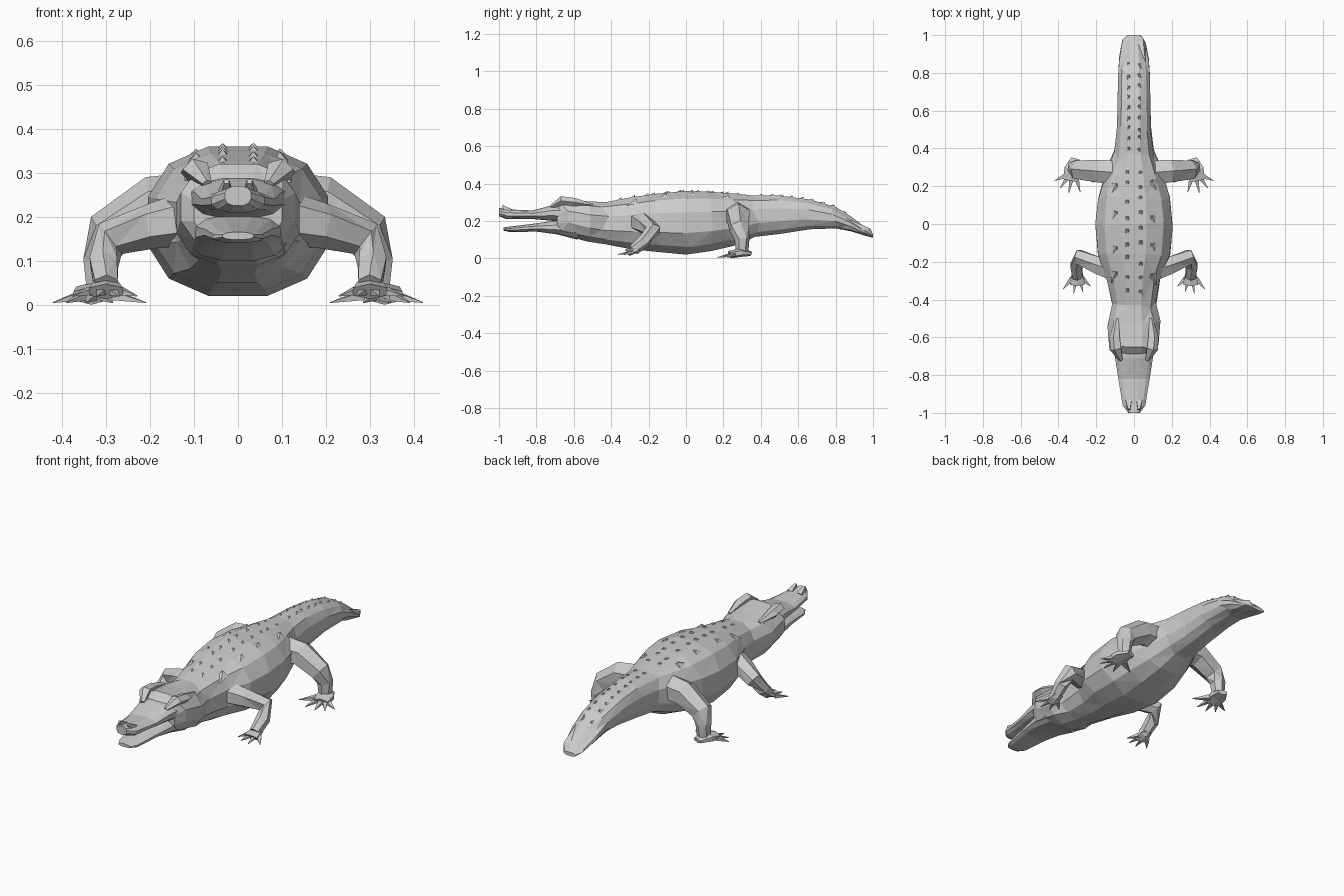
import bpy, bmesh, math, random
from mathutils import Vector

random.seed(4)
if "Cube" in bpy.data.objects:
    bpy.data.objects.remove(bpy.data.objects["Cube"])

hide = bpy.data.materials.new("grey hide")
hide.use_nodes = True
GREY = (0.6, 0.6, 0.6, 1)
hide.diffuse_color = GREY
hide.node_tree.nodes["Principled BSDF"].inputs["Base Color"].default_value = GREY

SIDES, POWER = 12, 0.85


def finish(bm, name, mirror=False):
    bmesh.ops.recalc_face_normals(bm, faces=bm.faces)
    bmesh.ops.triangulate(bm, faces=bm.faces)
    mesh = bpy.data.meshes.new(name)
    bm.to_mesh(mesh)
    bm.free()
    mesh.materials.append(hide)
    ob = bpy.data.objects.new(name, mesh)
    bpy.context.collection.objects.link(ob)
    if mirror:
        mod = ob.modifiers.new("Mirror", 'MIRROR')
        mod.use_mirror_merge = False
    return ob


def skin(bm, rings):
    """Join rings of points into a closed tube."""
    rings = [[bm.verts.new(p) for p in r] for r in rings]
    n = len(rings[0])
    for a, b in zip(rings, rings[1:]):
        for i in range(n):
            j = (i + 1) % n
            bm.faces.new((a[i], a[j], b[j], b[i]))
    bm.faces.new(rings[0])
    bm.faces.new(rings[-1])


def curve(v):
    return math.copysign(abs(v) ** POWER, v)


def section(y, w, low, high, jitter):
    """Rounded cross-section with a flat top and belly."""
    step = math.tau / SIDES
    reach = math.cos(step / 2) ** POWER
    mid, half = (low + high) / 2, (high - low) / 2
    pts = []
    for i in range(SIDES):
        a = (i + 0.5) * step
        x, z = w * curve(math.cos(a)) / reach, mid + half * curve(math.sin(a)) / reach
        side = abs(math.cos(a)) > 0.3
        dy = random.uniform(-jitter, jitter) if side else 0
        pts.append(Vector((x, y + dy, z)))
    return pts


def loft(name, rows, jitter=0.0):
    bm = bmesh.new()
    last = len(rows) - 1
    skin(bm, [section(*r, jitter if 0 < i < last else 0) for i, r in enumerate(rows)])
    return finish(bm, name)


def limb(bm, joints, sides=6, flat=1.0):
    """Tube through (x, y, z, radius) joints, kept above the ground."""
    pts = [Vector(j[:3]) for j in joints]
    rings = []
    for k, p in enumerate(pts):
        along = pts[min(k + 1, len(pts) - 1)] - pts[max(k - 1, 0)]
        turn = along.to_track_quat('Z', 'Y')
        ring = []
        for i in range(sides):
            a = math.tau * (i + 0.5) / sides
            off = turn @ Vector((math.cos(a), math.sin(a), 0)) * joints[k][3]
            off.z *= flat
            v = p + off
            v.z = max(v.z, 0)
            ring.append(v)
        rings.append(ring)
    skin(bm, rings)


# Body and tail: y, half width, belly height, back height
body = [
    (-0.69, 0.10, 0.14, 0.285), (-0.65, 0.13, 0.125, 0.32),
    (-0.53, 0.14, 0.09, 0.305), (-0.43, 0.115, 0.075, 0.30),
    (-0.30, 0.14, 0.05, 0.325), (-0.16, 0.19, 0.035, 0.345),
    (0.0, 0.205, 0.02, 0.36), (0.14, 0.19, 0.04, 0.355),
    (0.27, 0.15, 0.07, 0.345), (0.37, 0.105, 0.115, 0.335),
    (0.50, 0.09, 0.13, 0.335), (0.66, 0.087, 0.155, 0.315),
    (0.80, 0.084, 0.16, 0.275), (0.88, 0.078, 0.145, 0.225),
    (0.96, 0.062, 0.12, 0.165), (1.0, 0.035, 0.11, 0.13),
]
loft("body_and_tail", body, 0.025)

# Jaws, parted towards the front
loft("upper_jaw", [
    (-1.0, 0.03, 0.225, 0.27), (-0.96, 0.06, 0.21, 0.262),
    (-0.82, 0.083, 0.21, 0.256), (-0.71, 0.10, 0.20, 0.285),
    (-0.60, 0.12, 0.18, 0.295)])
loft("lower_jaw", [
    (-0.975, 0.035, 0.148, 0.165), (-0.94, 0.055, 0.14, 0.17),
    (-0.80, 0.077, 0.143, 0.187), (-0.69, 0.095, 0.128, 0.203),
    (-0.58, 0.11, 0.10, 0.205)])

# Brow ridges and nostril bumps
bm = bmesh.new()
limb(bm, [(0.07, -0.72, 0.275, 0.012), (0.095, -0.66, 0.308, 0.032),
          (0.10, -0.60, 0.30, 0.03), (0.09, -0.50, 0.285, 0.01)], 5, 0.8)
finish(bm, "brow_ridges", True)
bm = bmesh.new()
limb(bm, [(0.028, -0.94, 0.25, 0.022), (0.026, -0.982, 0.28, 0.008)], 4)
finish(bm, "nostrils", True)

# Front legs with splayed toes
bm = bmesh.new()
limb(bm, [(0.09, -0.25, 0.20, 0.065), (0.19, -0.22, 0.18, 0.052),
          (0.29, -0.175, 0.15, 0.043), (0.305, -0.22, 0.095, 0.036),
          (0.30, -0.28, 0.045, 0.03)])
limb(bm, [(0.30, -0.25, 0.05, 0.03), (0.30, -0.315, 0.03, 0.045)], 6, 0.4)
for x, y in ((0.23, -0.33), (0.27, -0.36), (0.32, -0.37), (0.375, -0.345)):
    limb(bm, [(0.3 + (x - 0.3) * 0.4, -0.29, 0.032, 0.018),
              (x, y, 0.02, 0.002)], 4, 0.7)
finish(bm, "front_legs", True)

# Hind legs with splayed toes
bm = bmesh.new()
limb(bm, [(0.07, 0.27, 0.23, 0.075), (0.19, 0.28, 0.225, 0.068),
          (0.295, 0.285, 0.16, 0.056), (0.315, 0.30, 0.10, 0.04),
          (0.315, 0.30, 0.04, 0.034)])
limb(bm, [(0.31, 0.345, 0.025, 0.028), (0.325, 0.29, 0.03, 0.05),
          (0.335, 0.235, 0.02, 0.045)], 6, 0.45)
for x, y in ((0.21, 0.22), (0.285, 0.17), (0.345, 0.165), (0.39, 0.19), (0.42, 0.23)):
    limb(bm, [(0.32 + (x - 0.32) * 0.3, 0.26, 0.022, 0.022),
              (x, y, 0.005, 0.002)], 4, 0.7)
finish(bm, "hind_legs", True)


# Back scutes: low plates that rise towards the tail
def back_height(x, y):
    for a, b in zip(body, body[1:]):
        if a[0] <= y <= b[0]:
            t = (y - a[0]) / (b[0] - a[0])
            w, low, high = (a[i] + (b[i] - a[i]) * t for i in (1, 2, 3))
            c = min(abs(x) / w, 1) ** (1 / POWER)
            half = (high - low) / 2
            return min(high, low + half + half * math.sqrt(1 - c * c) ** POWER)


def scute(bm, x, y, wide, long, rise):
    z = back_height(x, y)
    z2 = back_height(x, y + long)
    base = [bm.verts.new((x + sx * wide, y + d * long, (z2 if d else z) - 0.015))
            for sx, d in ((-1, 0), (1, 0), (1, 1), (-1, 1))]
    tip = bm.verts.new((x, y + long * 0.9, z2 + rise))
    bm.faces.new(base)
    for i in range(4):
        bm.faces.new((base[i], base[(i + 1) % 4], tip))


bm = bmesh.new()
for k in range(9):
    y = -0.4 + k * 0.08
    for x in (-0.095, -0.035, 0.035, 0.095):
        if abs(x) < 0.05 or k % 2:
            scute(bm, x, y + random.uniform(-0.02, 0.02), 0.026, 0.06, 0.01)
finish(bm, "back_scutes")
bm = bmesh.new()
for k in range(9):
    for x in (-0.028, 0.028):
        scute(bm, x, 0.36 + k * 0.055 + random.uniform(-0.01, 0.01), 0.018, 0.05, 0.012)
finish(bm, "tail_scutes")
